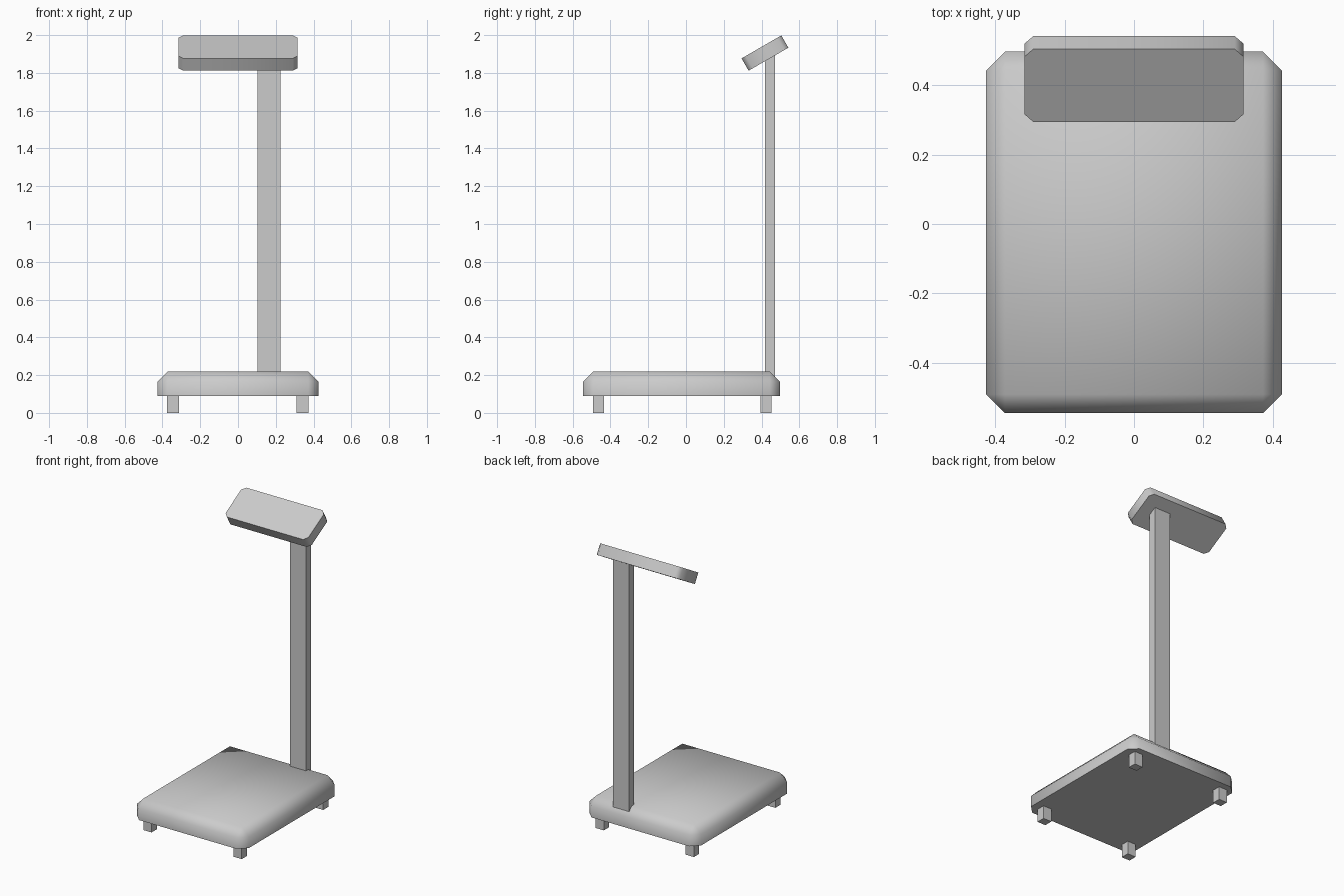
import bpy, bmesh, math
from mathutils import Vector

cube = bpy.data.objects.get("Cube")
if cube:
    bpy.data.objects.remove(cube, do_unlink=True)

GREY = (0.6, 0.6, 0.6, 1)
grey = bpy.data.materials.new("light grey")
grey.use_nodes = True
grey.diffuse_color = GREY
grey.node_tree.nodes["Principled BSDF"].inputs["Base Color"].default_value = GREY


def box(name, centre, size, tilt=0, chamfer=0, pick=None):
    """Box with one-segment chamfers on the edges chosen by pick."""
    bm = bmesh.new()
    bmesh.ops.create_cube(bm, size=1)
    bmesh.ops.scale(bm, vec=Vector(size), verts=bm.verts)
    if pick:
        edges = [e for e in bm.edges if pick(*[v.co for v in e.verts])]
        bmesh.ops.bevel(bm, geom=edges, offset=chamfer, segments=1,
                        affect='EDGES', profile=0.5)
    mesh = bpy.data.meshes.new(name)
    bm.to_mesh(mesh)
    bm.free()
    mesh.materials.append(grey)
    obj = bpy.data.objects.new(name, mesh)
    obj.location = centre
    obj.rotation_euler.x = tilt
    bpy.context.collection.objects.link(obj)
    if pick:
        bpy.ops.object.select_all(action='DESELECT')
        obj.select_set(True)
        bpy.context.view_layer.objects.active = obj
        bpy.ops.object.shade_smooth_by_angle(angle=math.radians(60))
    return obj


def upright(a, b):
    return abs(a.z - b.z) > 1e-4


def upright_or_top(a, b):
    return upright(a, b) or a.z + b.z > 0


# Weighing platform: chamfered everywhere but around its underside
box("platform", (0, -0.024, 0.155), (0.852, 1.042, 0.13),
    chamfer=0.054, pick=upright_or_top)

# Four feet
for side, x in (("right", -0.345), ("left", 0.341)):
    for end, y in (("front", -0.463), ("back", 0.423)):
        box(f"{end}_{side}_foot", (x, y, 0.047), (0.063, 0.058, 0.094))

# Column and tilted display
box("column", (0.164, 0.445, 1.03), (0.122, 0.053, 1.74))
box("display", (0, 0.418, 1.905), (0.63, 0.243, 0.075),
    tilt=math.radians(30), chamfer=0.025, pick=upright)
